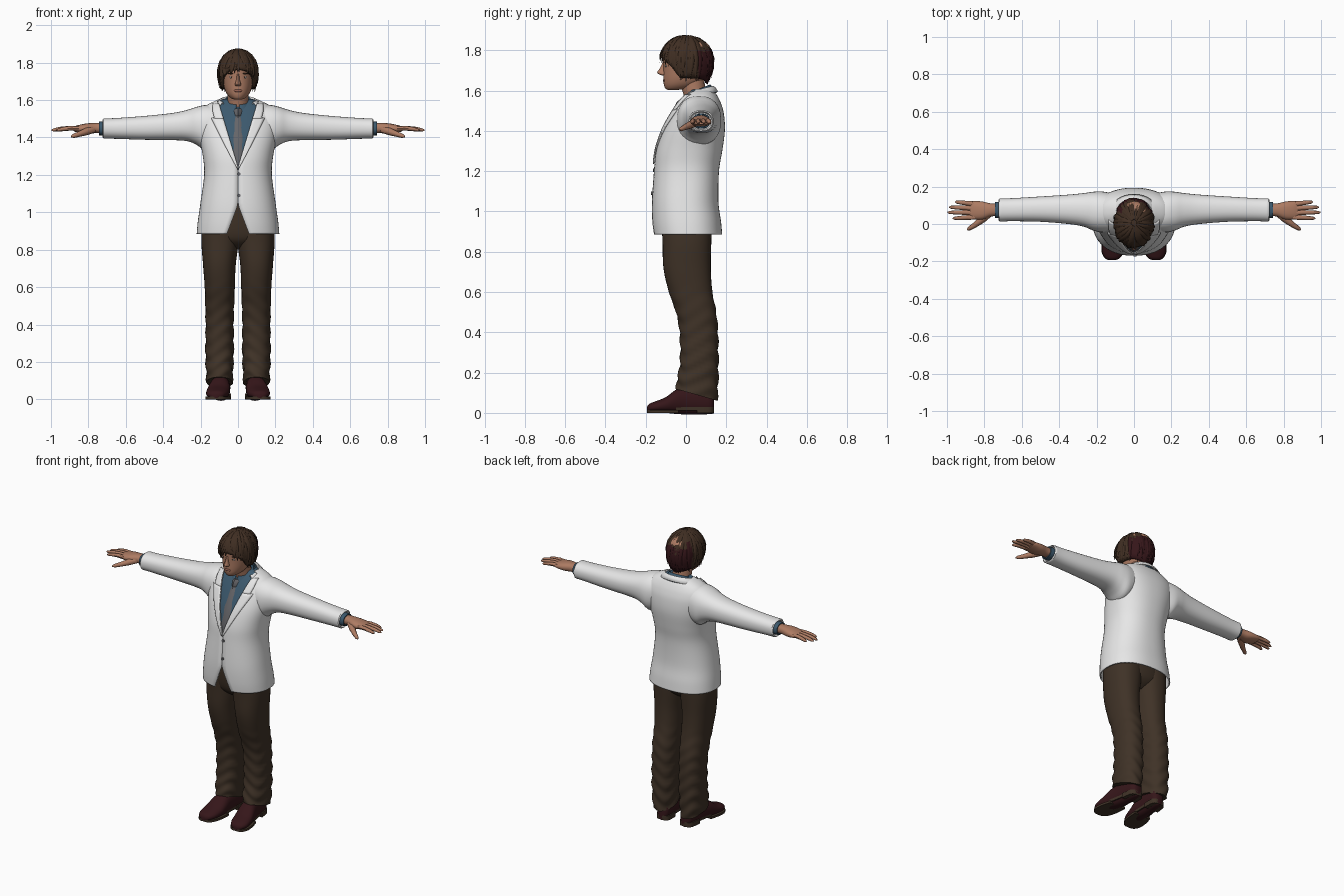
import bpy, bmesh, math, random
from mathutils import Vector

if "Cube" in bpy.data.objects:
    bpy.data.objects.remove(bpy.data.objects["Cube"])
random.seed(4)

def mat(name, c):
    m = bpy.data.materials.new(name)
    m.diffuse_color = (*c, 1)
    m.use_nodes = True
    m.node_tree.nodes["Principled BSDF"].inputs["Base Color"].default_value = m.diffuse_color
    return m

WHITE = mat("jacket white", (.8, .8, .8))
BROWN = mat("trouser brown", (.05, .032, .02))
RED = mat("dark red leather", (.036, .008, .010))
SKIN = mat("skin", (.42, .20, .125))
HAIR = mat("hair brown", (.05, .027, .016))
BLUE = mat("shirt blue", (.045, .10, .155))
GREY = mat("tie grey", (.13, .13, .14))
LIP = mat("lip", (.30, .12, .085))
EYE = mat("eye white", (.5, .5, .5))

def dense(table, k=4):
    """Catmull-Rom resampling of table rows"""
    out, n = [], len(table)
    for i in range(n - 1):
        rows = [table[max(i-1, 0)], table[i], table[i+1], table[min(i+2, n-1)]]
        for j in range(k):
            t = j / k
            out.append([.5*(2*b + (c-a)*t + (2*a-5*b+4*c-d)*t*t + (3*b-a-3*c+d)*t**3)
                        for a, b, c, d in zip(*rows)])
    return out + [list(table[-1])]

def look(table, z):
    for a, b in zip(table, table[1:]):
        if a[0] <= z <= b[0]:
            t = (z - a[0]) / (b[0] - a[0] + 1e-9)
            return [p + (q-p)*t for p, q in zip(a, b)]
    return table[0] if z < table[0][0] else table[-1]

def oval(u0, u1, v0, v1, p=2.3, n=32, a0=None):
    """superellipse from the front (-v) round; a0 leaves a front opening"""
    S = lambda s: math.copysign(abs(s) ** (2/p), s)
    pts = []
    for i in range(n):
        a = 2*math.pi*i/n if a0 is None else a0 + (2*math.pi - 2*a0)*i/(n-1)
        pts.append(((u0+u1)/2 + (u1-u0)/2*S(math.sin(a)), (v0+v1)/2 - (v1-v0)/2*S(math.cos(a))))
    return pts

def ring_z(z, x0, x1, y0, y1, slope=0, **k):
    return [Vector((x, y, z + slope*(y - (y0+y1)/2))) for x, y in oval(x0, x1, y0, y1, **k)]

def ring_x(x, z0, z1, y0, y1, **k):
    return [Vector((x, y, z)) for y, z in oval(y0, y1, z0, z1, **k)]

def add_loft(bm, rings, closed=True, cap=True):
    vs = [[bm.verts.new(p) for p in r] for r in rings]
    n = len(vs[0])
    for a, b in zip(vs, vs[1:]):
        for i in range(n if closed else n-1):
            j = (i+1) % n
            bm.faces.new((a[i], a[j], b[j], b[i]))
    if cap:
        bm.faces.new(vs[0]); bm.faces.new(vs[-1])

def finish(name, bm, mats, mirror=False, solid=0):
    bmesh.ops.recalc_face_normals(bm, faces=bm.faces)
    me = bpy.data.meshes.new(name)
    bm.to_mesh(me); bm.free()
    ob = bpy.data.objects.new(name, me)
    bpy.context.collection.objects.link(ob)
    for m in mats: me.materials.append(m)
    if solid:
        s = ob.modifiers.new("thickness", 'SOLIDIFY'); s.thickness = solid; s.offset = 0
    if mirror: ob.modifiers.new("mirror", 'MIRROR').use_mirror_merge = False
    return ob

def loft(name, rings, m, closed=True, cap=True, **k):
    bm = bmesh.new()
    add_loft(bm, rings, closed, cap)
    return finish(name, bm, [m], **k)

def tube(bm, pts, radii, n=8):
    """round tube along points (fingers)"""
    rings = []
    for i, p in enumerate(pts):
        t = (pts[min(i+1, len(pts)-1)] - pts[max(i-1, 0)]).normalized()
        u = t.cross(Vector((0, 0, 1))).normalized(); w = u.cross(t)
        rings.append([p + radii[i]*(u*math.cos(6.2832*j/n) + w*math.sin(6.2832*j/n)) for j in range(n)])
    add_loft(bm, rings)

# Torso profile: z, front y, back y, half width
TORSO = dense([(.885, -.158, .176, .217), (.95, -.164, .17, .211), (1.05, -.165, .157, .197),
               (1.2, -.155, .16, .177), (1.3, -.145, .176, .184), (1.4, -.115, .189, .203),
               (1.48, -.075, .185, .212), (1.53, -.045, .172, .203), (1.565, -.02, .156, .172),
               (1.59, 0, .14, .125), (1.605, .01, .126, .09)], 5)

def gap(z):      # half width of the jacket's front opening
    return max(.001, (z-1.23)*.3, (1.04-z)*.38)

def front_y(x, z, p=2.3):
    _, f, b, r = look(TORSO, z)
    return (f+b)/2 - (b-f)/2 * max(0, 1 - (abs(x)/r)**p) ** (1/p)

# Jacket body, open at the front
rings = [ring_z(z, -r, r, f, b, n=56, a0=math.asin(min(.95, gap(z)/r) ** 1.15)) for z, f, b, r in TORSO]
loft("jacket_body", rings, WHITE, closed=False, cap=False, solid=.008)
# Sleeves: x, low z, high z, front y, back y
SLEEVE = [(.1, 1.37, 1.57, -.04, .16), (.17, 1.33, 1.574, -.045, .174), (.22, 1.36, 1.564, -.034, .172),
          (.27, 1.38, 1.548, -.014, .165), (.35, 1.386, 1.531, 0, .157), (.5, 1.388, 1.515, .012, .147),
          (.65, 1.393, 1.504, .015, .138), (.718, 1.394, 1.502, .013, .137)]
rings = [ring_x(*r) for r in dense(SLEEVE)] + [ring_x(.724, 1.40, 1.496, .019, .131), ring_x(.71, 1.406, 1.49, .025, .125)]
loft("jacket_sleeve", rings, WHITE, mirror=True)
# Lapels laid on the chest
rings = []
for z, w in dense([(1.235, .004), (1.32, .024), (1.42, .045), (1.5, .06), (1.505, .045), (1.54, .042), (1.58, .03)]):
    xs = [gap(z) - .004 + (w+.004)*i/4 for i in range(5)]
    rings.append([Vector((x, front_y(x, z) - .009, z)) for x in xs])
loft("lapel", rings, WHITE, closed=False, cap=False, mirror=True, solid=.007)
# Jacket collar and shirt collar around the neck
def collar(name, rows, m, slope, a0):
    loft(name, [ring_z(z, -rx, rx, .055-ry, .055+ry, slope=slope, n=40, a0=a0, p=2) for z, rx, ry in rows],
         m, closed=False, cap=False, solid=.006)
collar("jacket_collar", [(1.568, .132, .102), (1.59, .108, .09), (1.6, .098, .083), (1.585, .09, .078)], WHITE, .25, 1.0)
collar("shirt_collar", [(1.548, .095, .094), (1.575, .08, .078), (1.6, .068, .066), (1.59, .064, .062)], BLUE, .42, .12)
# Shirt front and cuffs
loft("shirt", [ring_z(z, .012-r, r-.012, f+.012, b-.012, n=48) for z, f, b, r in TORSO if z > 1.12], BLUE)
loft("shirt_cuff", [ring_x(.69, 1.41, 1.486, .03, .12), ring_x(.742, 1.412, 1.485, .032, .118),
                    ring_x(.742, 1.418, 1.479, .038, .112), ring_x(.73, 1.418, 1.479, .038, .112)], BLUE, mirror=True)
# Tie: knot then blade
rings = []
for z, w, d in [(1.2, .02, .003), (1.3, .027, .005), (1.4, .025, .005), (1.49, .017, .005), (1.515, .013, .006),
                (1.52, .016, .014), (1.545, .022, .018), (1.555, .018, .012)]:
    y = front_y(0, z) + .012
    rings.append([Vector((-w, y, z)), Vector((0, y-d-.004, z)), Vector((w, y, z)), Vector((0, y+.01, z))])
loft("tie", rings, GREY)
# Jacket buttons
bm = bmesh.new()
for z in (1.205, 1.09):
    y = front_y(0, z)
    add_loft(bm, [[Vector((.005+.009*math.cos(i*.5236), y+d, z+.009*math.sin(i*.5236))) for i in range(12)] for d in (-.01, 0)])
finish("buttons", bm, [GREY])

# Trouser legs: z, inner x, outer x, front y, back y, hem slope, with soft folds
LEG = dense([(1.0, -.005, .185, -.125, .13, 0), (.86, -.005, .196, -.117, .126, 0), (.72, .012, .187, -.112, .123, 0),
             (.6, .017, .178, -.085, .131, 0), (.5, .021, .175, -.05, .15, 0), (.4, .024, .172, -.031, .158, 0),
             (.25, .024, .173, -.028, .16, -.08), (.15, .028, .17, -.042, .158, -.2), (.09, .03, .168, -.05, .155, -.28)], 7)
rings = []
for z, x0, x1, y0, y1, s in LEG:
    r = ring_z(z, x0, x1, y0, y1, slope=s, n=36)
    c, amp = Vector(((x0+x1)/2, (y0+y1)/2, 0)), .0045 * min(1, max(0, (.65-z)*3))
    for i, p in enumerate(r):
        d = Vector((p.x-c.x, p.y-c.y, 0)).normalized()
        r[i] = p + d * amp * math.sin(z*75 + 3*math.sin(i*.1745*2))
    rings.append(r)
loft("trouser_leg", rings, BROWN, mirror=True)
loft("trouser_seat", [ring_z(z, -r, r, f, b) for z, r, f, b in dense(
    [(.8, .05, -.04, .06), (.83, .12, -.085, .1), (.87, .175, -.113, .122), (.96, .188, -.125, .13), (1.1, .165, -.125, .13)])], BROWN)

# Shoes: y, centre x, half width, top z
SHOE = dense([(-.193, .117, .016, .03), (-.182, .116, .038, .045), (-.15, .114, .056, .058), (-.1, .107, .061, .078),
              (-.05, .099, .057, .115), (0, .093, .05, .13), (.07, .087, .046, .13), (.12, .084, .04, .12), (.138, .083, .022, .1)])
loft("shoe", [[Vector((x, y, z)) for x, z in oval(c-w, c+w, .012 - h*.15, h, p=2.2, n=24)] for y, c, w, h in SHOE], RED, mirror=True)
def sole(y0, y1, top, name):
    rows = [r for r in SHOE if y0 <= r[0] <= y1]
    loft(name, [[Vector((c+s*(w+.003), y, z)) for s, z in ((-1, 0), (1, 0), (1, top), (-1, top))] for y, c, w, h in rows], BROWN, mirror=True)
sole(-.2, -.03, .014, "shoe_sole")
sole(.04, .14, .03, "shoe_heel")
loft("shoe_shank", [[Vector((c+s*w*.9, y, z)) for s, z in ((-1, .012), (1, .012), (1, .035), (-1, .035))]
                    for y, c, w, h in SHOE if -.06 < y < .06], BROWN, mirror=True)

# Hands: palm, four fingers, thumb
bm = bmesh.new()
add_loft(bm, [ring_x(*r, n=20) for r in dense([(.72, 1.422, 1.477, .042, .108), (.765, 1.423, 1.478, .04, .11),
    (.81, 1.42, 1.475, .024, .12), (.855, 1.427, 1.466, .025, .123), (.878, 1.432, 1.458, .03, .118)])])
for by, ty, tx in ((.037, .03, .972), (.061, .062, 1.0), (.084, .09, .992), (.107, .118, .96)):
    a, b = Vector((.85, by, 1.448)), Vector((tx - .003, ty, 1.438))
    tube(bm, [a.lerp(b, t) + Vector((0, 0, .006*math.sin(3.14*t))) for t in (0, .35, .7, .93, 1)], [.0135, .0125, .011, .008, .003])
tube(bm, [Vector(p) for p in ((.77, .06, 1.445), (.81, .026, 1.432), (.85, -.005, 1.418), (.88, -.024, 1.408), (.892, -.031, 1.405))],
     [.02, .02, .0145, .011, .004])
finish("hand", bm, [SKIN], mirror=True)

# Head and neck: z, front y, back y, half width
HEAD = dense([(1.603, -.09, -.045, .018), (1.61, -.102, .02, .038), (1.63, -.11, .065, .058), (1.66, -.112, .095, .072),
              (1.7, -.112, .112, .08), (1.74, -.113, .122, .084), (1.79, -.113, .125, .085), (1.83, -.09, .11, .073), (1.86, -.04, .065, .04)])
loft("head", [ring_z(z, -r, r, f, b, p=2.1) for z, f, b, r in HEAD], SKIN)
loft("neck", [ring_z(z, -r, r, f, b, p=2) for z, f, b, r in ((1.52, -.005, .11, .06), (1.58, -.012, .1, .057), (1.66, -.04, .09, .056))], SKIN)
loft("nose", [ring_z(z, -w, w, y, -.09, p=2, n=12) for z, y, w in dense(
    [(1.674, -.116, .008), (1.68, -.133, .017), (1.69, -.143, .015), (1.71, -.13, .009), (1.74, -.116, .007)])], SKIN)

def pad(name, c, s, m, mirror=True):   # small ellipsoid facial feature
    bm = bmesh.new()
    bmesh.ops.create_uvsphere(bm, u_segments=14, v_segments=8, radius=1)
    for v in bm.verts: v.co = Vector(v.co[i]*s[i] + c[i] for i in range(3))
    finish(name, bm, [m], mirror=mirror)
pad("eye", (.034, -.099, 1.722), (.013, .005, .006), EYE)
pad("iris", (.034, -.1025, 1.722), (.0055, .003, .0055), HAIR)
pad("eyebrow", (.036, -.102, 1.742), (.02, .006, .004), HAIR)
pad("lips", (0, -.109, 1.65), (.024, .006, .0075), LIP, mirror=False)
pad("ear", (.083, .012, 1.705), (.01, .02, .032), SKIN)

# Hair: a cap plus many tapered locks flowing from the crown
def hair_end(a):
    d = abs((a + math.pi) % (2*math.pi) - math.pi)
    return look([(0, 1.765), (.5, 1.755), (.95, 1.72), (1.25, 1.665), (2.2, 1.66), (3.15, 1.635)], d)[1]

def hair_pt(a, t, lift, end):
    z = 1.868 - (1.868-end)*t*t
    h = (z - 1.745) / .123
    k = math.sqrt(max(0, 1-h*h)) if h > 0 else 1 - .28*h*h
    return Vector(((.101+lift)*k*math.sin(a), .004 - (.128+lift)*k*math.cos(a), z + lift*max(h, 0)))

bm = bmesh.new()
N = 48
add_loft(bm, [[hair_pt(6.2832*i/N, .05+.95*j/12, -.003, hair_end(6.2832*i/N)) for i in range(N)] for j in range(13)], cap=False)
bm.faces.new([v for v in bm.verts][:N])
cap = finish("hair_cap", bm, [HAIR, RED], solid=.014)
bm = bmesh.new()
for k in range(120):
    a, sw = 6.2832*k/120, random.uniform(-.35, .35)
    end, lift = hair_end(a+sw) + random.uniform(-.022, .03), random.uniform(-.002, .007)
    pts = [hair_pt(a + sw*t, t, lift + .006*max(0, t-.8)/.2, end) for t in (.08, .25, .42, .58, .72, .86, 1)]
    rings = []
    for i, p in enumerate(pts):
        t = (pts[min(i+1, 6)] - pts[max(i-1, 0)]).normalized()
        out = (p - Vector((0, 0, 1.745))).normalized()
        side = t.cross(out).normalized(); out = side.cross(t)
        w = (.004, .009, .012, .013, .012, .008, .001)[i]
        rings.append([p + side*w*math.cos(j*1.0472) + out*w*.45*math.sin(j*1.0472) for j in range(6)])
    add_loft(bm, rings)
locks = finish("hair_locks", bm, [HAIR, RED])
# Lower back of the hair is a redder tone
for ob in (cap, locks):
    for f in ob.data.polygons:
        c = f.center
        f.material_index = int(c.y > .06 and c.z < 1.80 + .02*math.sin(c.x*60))

# Smooth shading with crisp edges
for ob in bpy.context.scene.objects: ob.select_set(True)
bpy.context.view_layer.objects.active = cap
bpy.ops.object.shade_smooth_by_angle(angle=math.radians(45))
